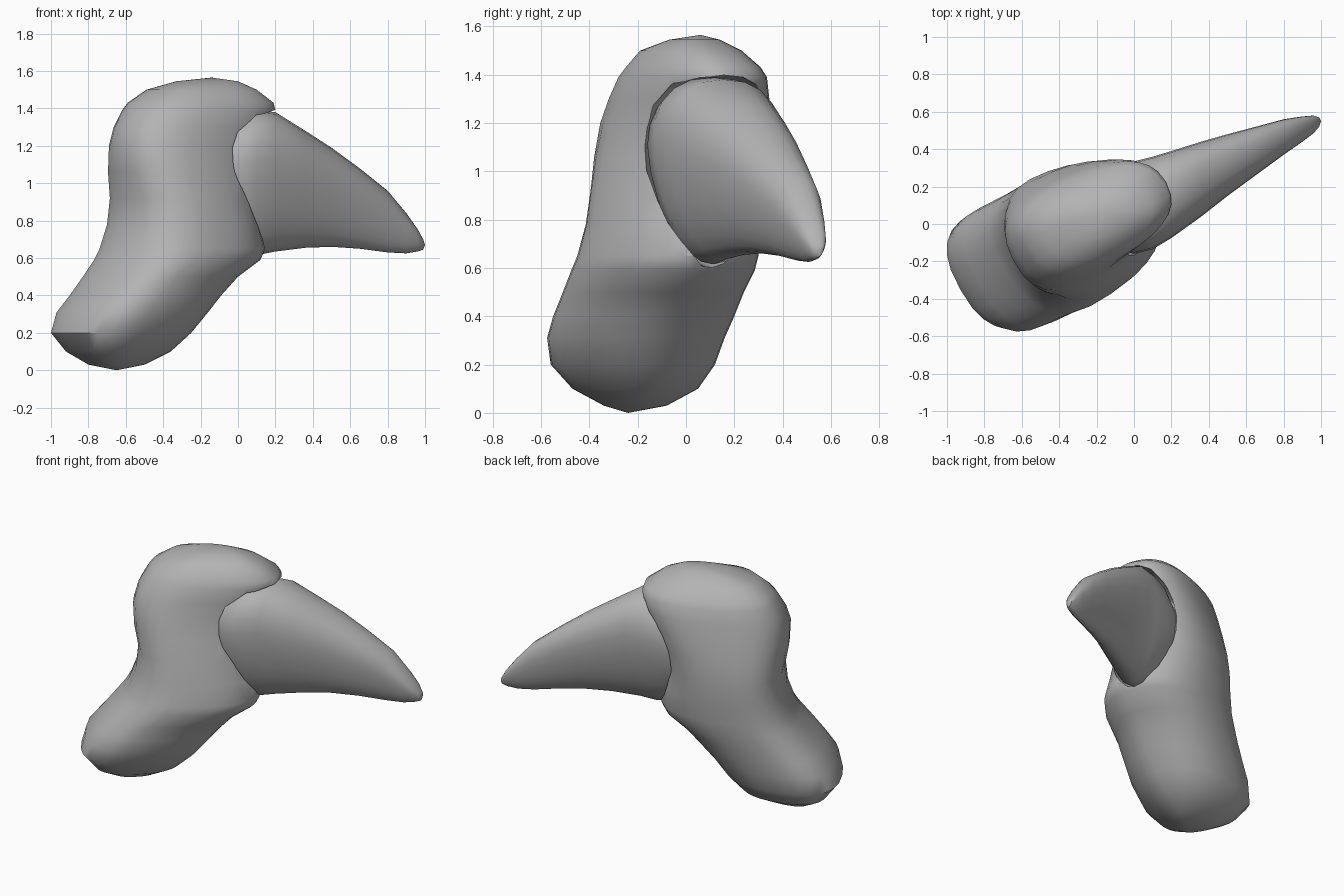
import bpy
import bmesh
from math import cos, sin, pi, radians, copysign

cube = bpy.data.objects.get("Cube")
if cube:
    bpy.data.objects.remove(cube, do_unlink=True)

grey = bpy.data.materials.new("plain grey")
grey.use_nodes = True
grey.diffuse_color = (0.45, 0.45, 0.45, 1)
grey.node_tree.nodes["Principled BSDF"].inputs["Base Color"].default_value = (0.45, 0.45, 0.45, 1)


def spow(value, power):
    return copysign(abs(value) ** power, value)


def outline(ratio, tilt, taper, egg, count, power):
    """Rounded rectangle, tapered, tilted, then scaled to fill the -1..1 square."""
    points = []
    for i in range(count):
        t = 2 * pi * i / count
        a, b = spow(cos(t), power), spow(sin(t), power)
        u, v = ratio * a * (1 + egg * b), b * (1 - taper * a)
        points.append((u * cos(tilt) - v * sin(tilt), u * sin(tilt) + v * cos(tilt)))
    spans = [(min(axis), max(axis)) for axis in zip(*points)]
    return [[(2 * c - low - high) / (high - low) for c, (low, high) in zip(p, spans)]
            for p in points]


def loft(name, rings, start, end):
    """Skin a list of rings and close both ends with a fan."""
    bm = bmesh.new()
    loops = [[bm.verts.new(p) for p in ring] for ring in rings]
    n = len(loops[0])
    for low, high in zip(loops, loops[1:]):
        for i in range(n):
            j = (i + 1) % n
            bm.faces.new((low[i], low[j], high[j], high[i]))
    for loop, point in ((loops[0], start), (loops[-1], end)):
        pole = bm.verts.new(point)
        for i in range(n):
            bm.faces.new((loop[i], loop[(i + 1) % n], pole))
    bmesh.ops.recalc_face_normals(bm, faces=bm.faces)
    mesh = bpy.data.meshes.new(name)
    bm.to_mesh(mesh)
    bm.free()
    mesh.materials.append(grey)
    obj = bpy.data.objects.new(name, mesh)
    bpy.context.collection.objects.link(obj)
    return obj


def activate(obj):
    bpy.ops.object.select_all(action='DESELECT')
    obj.select_set(True)
    bpy.context.view_layer.objects.active = obj


# Toe: height, x and y extents, then length to width ratio of each level
toe_levels = [
    (.03, -.8, -.5, -.34, -.08, 1.1), (.1, -.92, -.36, -.47, .05, 1.1),
    (.2, -1, -.25, -.56, .12, 1.1), (.31, -.97, -.16, -.575, .16, 1.1),
    (.4, -.9, -.09, -.55, .2, 1.1), (.5, -.83, .0, -.51, .24, 1.1),
    (.59, -.77, .12, -.475, .285, 1.1), (.65, -.74, .145, -.45, .3, 1.1),
    (.78, -.7, .11, -.415, .315, 1.05), (.92, -.685, .08, -.395, .325, 1.05),
    (1.06, -.695, .08, -.38, .335, 1.25), (1.2, -.69, .12, -.355, .345, 1.5),
    (1.3, -.665, .17, -.32, .345, 1.6), (1.39, -.62, .2, -.28, .335, 1.6),
    (1.43, -.59, .19, -.25, .31, 1.6), (1.5, -.49, .1, -.19, .23, 1.5),
    (1.545, -.33, .0, -.07, .14, 1.4),
]
toe_rings = []
for z, x0, x1, y0, y1, ratio in toe_levels:
    shape = outline(ratio, radians(28), .25 - .12 * z, 0, 28, .8)
    toe_rings.append([((x0 + x1) / 2 + a * (x1 - x0) / 2,
                       (y0 + y1) / 2 + b * (y1 - y0) / 2, z) for a, b in shape])
toe = loft("toe", toe_rings, (-.65, -.24, 0), (-.14, .06, 1.565))

# Claw: x station, then y and z extents of each section
claw_stations = [
    (-.1, -.13, .29, .72, 1.25), (0, -.16, .335, .64, 1.35),
    (.1, -.135, .36, .615, 1.39), (.2, -.075, .39, .635, 1.38),
    (.36, .04, .44, .655, 1.28), (.5, .15, .48, .66, 1.19),
    (.65, .26, .52, .65, 1.08), (.8, .37, .56, .63, .96),
    (.9, .44, .575, .625, .84), (.96, .485, .58, .635, .755),
    (.99, .52, .57, .645, .7),
]


def claw_loft(name, pad):
    shape = outline(1, 0, 0, .3, 24, .87)
    rings = []
    for x, y0, y1, z0, z1 in claw_stations:
        rings.append([(x, (y0 + y1) / 2 + a * ((y1 - y0) / 2 + pad),
                       (z0 + z1) / 2 + b * ((z1 - z0) / 2 + pad)) for a, b in shape])
    return loft(name, rings, (-.11, .08, 1), (1, .55, .67))


claw = claw_loft("claw", 0)

# Socket in the toe, slightly larger than the claw
cutter = claw_loft("socket_cutter", .018)
cutter.hide_render = True
cut = toe.modifiers.new("socket", 'BOOLEAN')
cut.operation = 'DIFFERENCE'
cut.solver = 'EXACT'
cut.object = cutter
activate(toe)
bpy.ops.object.modifier_apply(modifier=cut.name)
bpy.data.objects.remove(cutter, do_unlink=True)

for part in (toe, claw):
    activate(part)
    bpy.ops.object.shade_smooth_by_angle(angle=radians(45))
